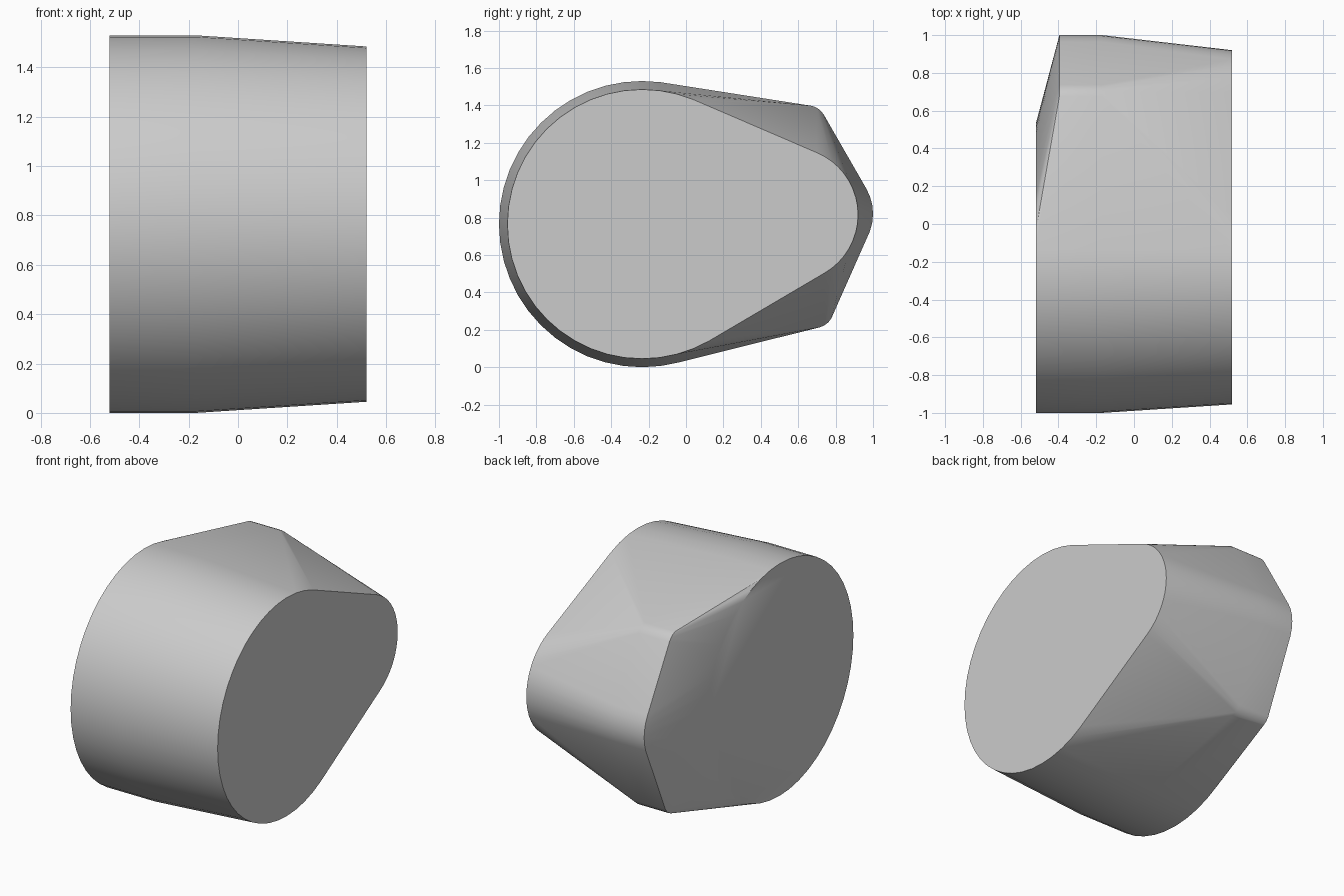
import bpy
import bmesh
from math import cos, sin, tau, radians

cube = bpy.data.objects.get("Cube")
if cube:
    bpy.data.objects.remove(cube, do_unlink=True)

grey = bpy.data.materials.new("light_grey")
grey.use_nodes = True
colour = (0.6, 0.6, 0.6, 1)
grey.diffuse_color = colour
grey.node_tree.nodes["Principled BSDF"].inputs["Base Color"].default_value = colour

bm = bmesh.new()


def add_disc(x, y, z, radius, sides=48):
    """Ring of points facing along x."""
    for i in range(sides):
        a = tau * i / sides
        bm.verts.new((x, y + radius * cos(a), z + radius * sin(a)))


# Cylindrical front part, tapering to the left end
add_disc(-0.52, -0.235, 0.765, 0.765)
add_disc(-0.17, -0.235, 0.765, 0.765)
add_disc(0.52, -0.235, 0.765, 0.72)

# Narrow rounded back of the left end
add_disc(0.52, 0.56, 0.815, 0.36)

# Band at the back: two rounded corners and a rounded tip
for x in (-0.395, -0.17):
    add_disc(x, 0.65, 1.3, 0.1, 24)
    add_disc(x, 0.73, 0.82, 0.27, 36)
    add_disc(x, 0.69, 0.31, 0.1, 24)

# Wrap everything in one convex skin
hull = bmesh.ops.convex_hull(bm, input=bm.verts[:])
inner = {v for key in ("geom_interior", "geom_unused") for v in hull[key]
         if isinstance(v, bmesh.types.BMVert)}
bmesh.ops.delete(bm, geom=list(inner), context='VERTS')
bmesh.ops.remove_doubles(bm, verts=bm.verts[:], dist=0.002)
bmesh.ops.dissolve_limit(bm, angle_limit=radians(0.3),
                         verts=bm.verts[:], edges=bm.edges[:])
bmesh.ops.recalc_face_normals(bm, faces=bm.faces[:])

mesh = bpy.data.meshes.new("rounded_block")
bm.to_mesh(mesh)
bm.free()
mesh.materials.append(grey)
block = bpy.data.objects.new("rounded_block", mesh)
bpy.context.collection.objects.link(block)

# Smooth sides with crisp end rims
bpy.ops.object.select_all(action='DESELECT')
block.select_set(True)
bpy.context.view_layer.objects.active = block
bpy.ops.object.shade_smooth_by_angle(angle=radians(30))
